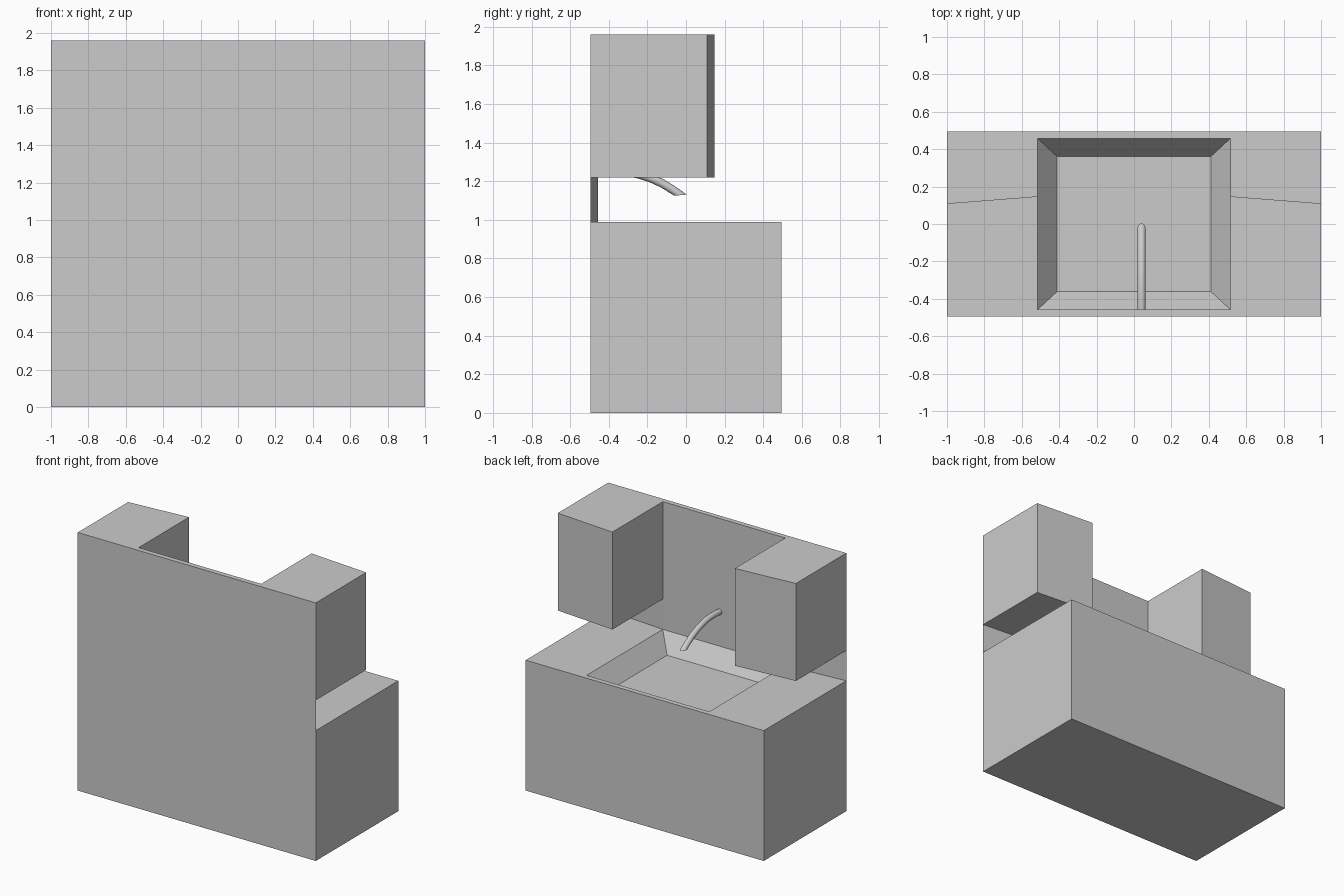
import bpy, bmesh, math
from mathutils import Vector

if "Cube" in bpy.data.objects:
    bpy.data.objects.remove(bpy.data.objects["Cube"])


def loft(name, rings, smooth=False):
    """Skin a list of equal-length closed rings and cap both ends."""
    bm = bmesh.new()
    loops = [[bm.verts.new(p) for p in ring] for ring in rings]
    n = len(loops[0])
    for a, b in zip(loops, loops[1:]):
        for i in range(n):
            j = (i + 1) % n
            bm.faces.new((a[i], a[j], b[j], b[i]))
    bm.faces.new(loops[0])
    bm.faces.new(loops[-1])
    bmesh.ops.recalc_face_normals(bm, faces=bm.faces)
    mesh = bpy.data.meshes.new(name)
    bm.to_mesh(mesh)
    bm.free()
    obj = bpy.data.objects.new(name, mesh)
    bpy.context.collection.objects.link(obj)
    if smooth:
        bpy.ops.object.select_all(action='DESELECT')
        obj.select_set(True)
        bpy.context.view_layer.objects.active = obj
        bpy.ops.object.shade_smooth_by_angle(angle=math.radians(40))
    return obj


def rect(hx, hy, z):
    return [(-hx, -hy, z), (hx, -hy, z), (hx, hy, z), (-hx, hy, z)]


def prism(name, half, z0, z1):
    """Extrude a profile mirrored in x between two heights."""
    outline = half + [(-x, y) for x, y in reversed(half)]
    return loft(name, [[(x, y, z) for x, y in outline] for z in (z0, z1)])


BACK, PANEL, HX, SINK = -0.495, -0.457, 1.0, 0.515

# Lower cabinet with the sunken, tapered basin
loft("counter_with_basin", [rect(HX, 0.495, 0), rect(HX, 0.495, 0.99),
                            rect(SINK, 0.457, 0.99), rect(0.412, 0.362, 0.857)])

# Back panel, tapering to the outer edges
prism("splash_panel", [(HX, BACK), (SINK, PANEL)], 0.99, 1.22)

# Pair of upper cabinets with slanted fronts, joined by the back panel
prism("upper_cabinets", [(HX, BACK), (HX, 0.11), (SINK, 0.148), (SINK, PANEL)], 1.22, 1.96)

# Curved faucet from the panel over the basin
R, SIDES, FX = 0.022, 16, 0.04
path = [(-0.46, 1.25), (-0.38, 1.254), (-0.31, 1.25), (-0.24, 1.235),
        (-0.18, 1.215), (-0.125, 1.19), (-0.075, 1.16), (-0.028, 1.128)]
rings = []
for i, p in enumerate(path):
    a, b = path[max(i - 1, 0)], path[min(i + 1, len(path) - 1)]
    t = (Vector(b) - Vector(a)).normalized()
    up = Vector((-t.y, t.x)) * R
    if i == 0:
        up = Vector((0, R))
    if i == len(path) - 1:
        up = Vector((0.032, 0.003))
    ring = []
    for k in range(SIDES):
        ang = math.tau * k / SIDES
        c = math.cos(ang)
        ring.append((FX + R * math.sin(ang), p[0] + up.x * c, p[1] + up.y * c))
    rings.append(ring)
loft("faucet", rings, smooth=True)
